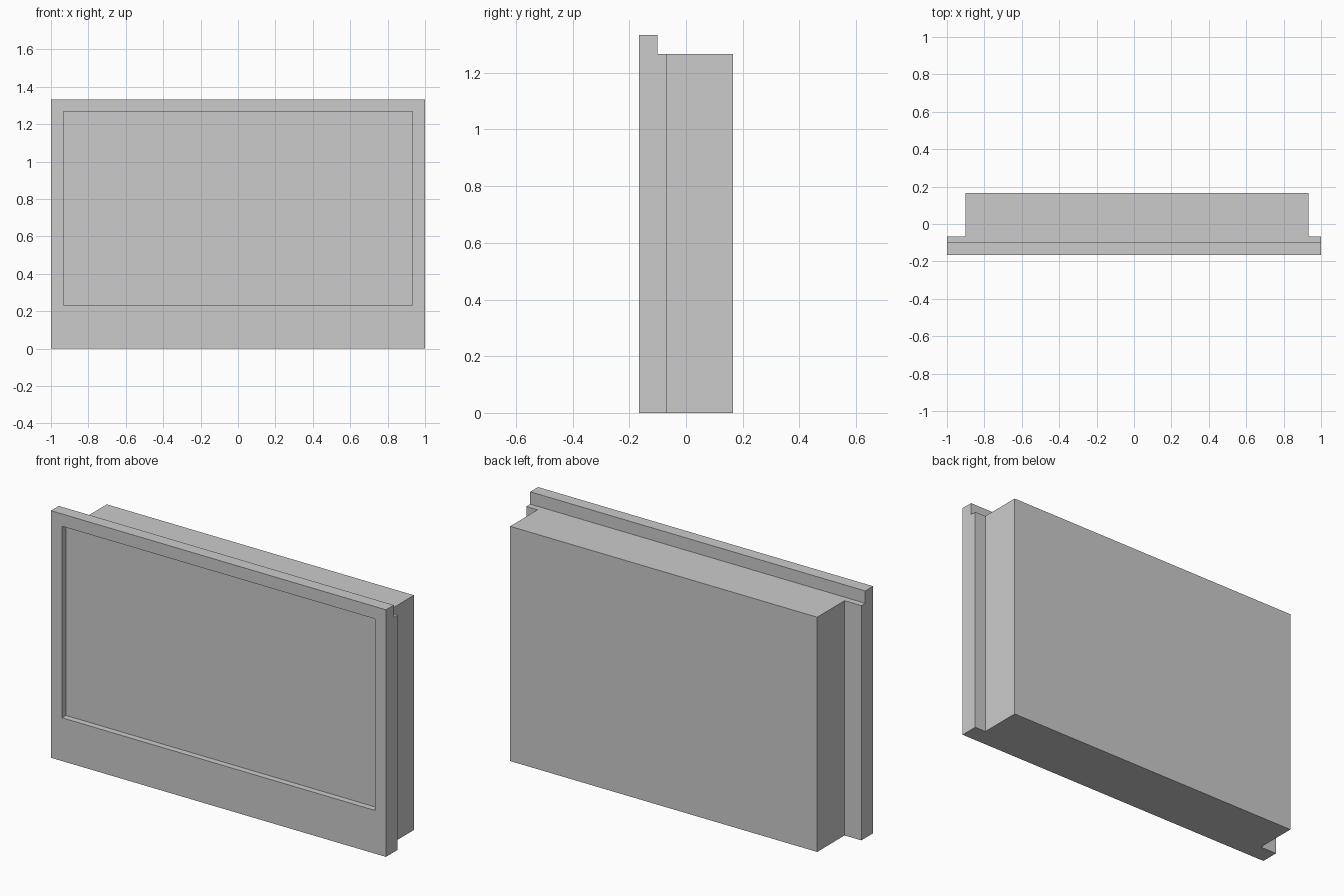
import bpy, bmesh
from mathutils import Vector

if "Cube" in bpy.data.objects:
    bpy.data.objects.remove(bpy.data.objects["Cube"])

FRONT, LIP_BACK, FRAME_BACK, BACK = -0.1667, -0.1, -0.0667, 0.1667
BODY_TOP, LIP_TOP = 1.2667, 1.3333
BORDER, CHIN, DEPTH = 0.0667, 0.2333, 0.0333

bm = bmesh.new()

# Stepped footprint: wide front frame with a narrower, slightly offset rear housing
footprint = [(-1, FRONT), (1, FRONT), (1, FRAME_BACK), (0.9333, FRAME_BACK),
             (0.9333, BACK), (-0.9, BACK), (-0.9, FRAME_BACK), (-1, FRAME_BACK)]
base = bm.faces.new([bm.verts.new((x, y, 0)) for x, y in footprint])
ext = bmesh.ops.extrude_face_region(bm, geom=[base], use_keep_orig=True)
bmesh.ops.translate(bm, vec=(0, 0, BODY_TOP),
                    verts=[g for g in ext["geom"] if isinstance(g, bmesh.types.BMVert)])
bmesh.ops.recalc_face_normals(bm, faces=bm.faces)

# Raised lip along the front of the top
top = max(bm.faces, key=lambda f: f.calc_center_median().z)
bmesh.ops.bisect_plane(bm, geom=[top, *top.edges, *top.verts],
                       plane_co=(0, LIP_BACK, 0), plane_no=(0, 1, 0))
strip = min((f for f in bm.faces if f.normal.z > 0.9),
            key=lambda f: f.calc_center_median().y)
ext = bmesh.ops.extrude_face_region(bm, geom=[strip])
bmesh.ops.translate(bm, vec=(0, 0, LIP_TOP - BODY_TOP),
                    verts=[g for g in ext["geom"] if isinstance(g, bmesh.types.BMVert)])
bmesh.ops.recalc_face_normals(bm, faces=bm.faces)
bmesh.ops.dissolve_limit(bm, angle_limit=0.01, verts=bm.verts, edges=bm.edges)

# Recessed screen with a deeper border at the bottom
bm.normal_update()
screen = min(bm.faces, key=lambda f: f.calc_center_median().y)
bmesh.ops.inset_region(bm, faces=[screen], thickness=BORDER, use_even_offset=True)
for v in screen.verts:
    v.co.x = (1 - BORDER) * (1 if v.co.x > 0 else -1)
    v.co.z = BODY_TOP if v.co.z > 0.6 else CHIN
bmesh.ops.inset_region(bm, faces=[screen], thickness=0)
for v in screen.verts:
    v.co += Vector((0, DEPTH, 0))
bmesh.ops.recalc_face_normals(bm, faces=bm.faces)

mesh = bpy.data.meshes.new("display_panel")
bm.to_mesh(mesh)
bm.free()
bpy.context.collection.objects.link(bpy.data.objects.new("display_panel", mesh))
